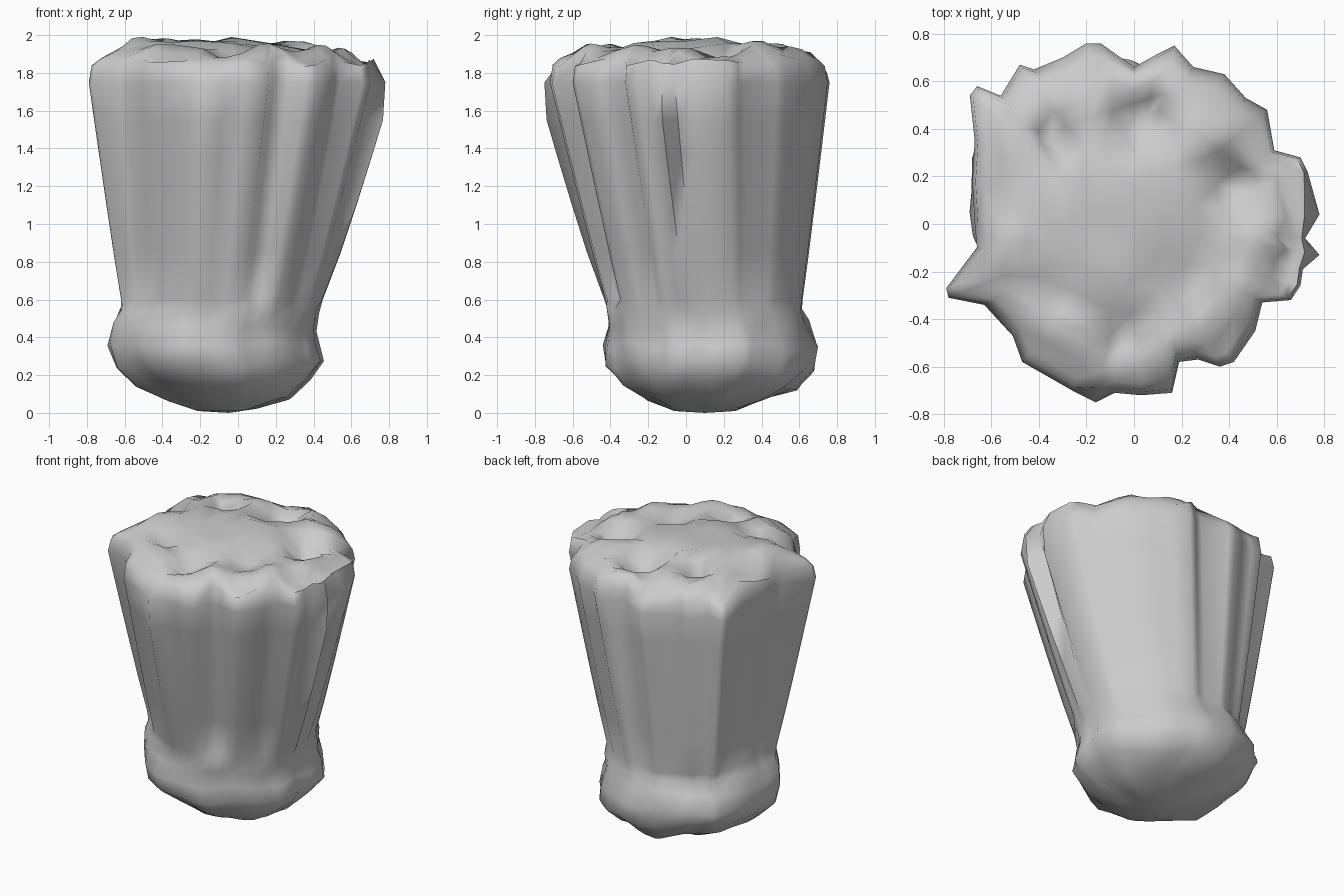
import bpy, bmesh, math
from mathutils import Vector, noise

if "Cube" in bpy.data.objects:
    bpy.data.objects.remove(bpy.data.objects["Cube"])

# Crown outline seen from above, counter-clockwise
OUT = [(.78, .04), (.73, .22), (.70, .28), (.59, .31), (.56, .48), (.47, .53), (.38, .63), (.25, .66),
       (.17, .75), (.09, .71), (0, .66), (-.14, .76), (-.20, .76), (-.30, .70), (-.42, .65), (-.48, .67),
       (-.56, .54), (-.66, .58), (-.69, .54), (-.67, .35), (-.68, .18), (-.67, 0), (-.66, -.1), (-.79, -.27),
       (-.78, -.31), (-.63, -.34), (-.51, -.47), (-.47, -.58), (-.26, -.70), (-.16, -.75), (-.08, -.71),
       (.03, -.72), (.16, -.71), (.19, -.58), (.27, -.57), (.36, -.60), (.42, -.58), (.51, -.45),
       (.54, -.33), (.66, -.32), (.70, -.26), (.71, -.19), (.78, -.13), (.72, -.06)]
LOW = {(.78, .04), (.78, -.13), (-.16, -.75)}   # tips that peak below the rim
N = len(OUT)

# Dimples in the top: x, y, depth, width
DIMPLES = [(-.34, .36, .17, .10), (.03, .45, .18, .12), (.42, .15, .18, .11), (-.6, .15, .10, .1),
           (-.03, -.47, .14, .11), (-.32, -.3, .10, .09), (.25, -.2, .06, .13), (-.12, .63, .05, .08)]


def bump(x, y, z, scale):
    return noise.noise(Vector((x + 3.3, y + 1.7, z + .4)) * scale)


def top_z(x, y):
    z = 1.955 - .05 * x + .02 * y + .05 * bump(x, y, 0, 5.5)
    z -= .10 * max(0, math.hypot(x, y) - .56) / .16
    for dx, dy, d, w in DIMPLES:
        z -= d * math.exp(-((x - dx) ** 2 + (y - dy) ** 2) / (w * w))
    return min(z, 1.995)


def ring_point(p, cx, cy, r, ripple):
    a = math.atan2(p[1], p[0])
    r *= 1 + ripple * (math.hypot(*p) / .70 - 1)
    return cx + r * math.cos(a), cy + r * math.sin(a)


rings = []
# Rounded lumpy base
for z, r, cx, cy in [(.025, .16, -.05, .1), (.075, .32, -.05, .11), (.15, .45, -.09, .12), (.25, .55, -.105, .13),
                     (.36, .56, -.14, .135), (.46, .535, -.13, .12), (.54, .525, -.105, .10)]:
    ring = []
    for p in OUT:
        x, y = ring_point(p, cx, cy, r, .15)
        k = 1 + .07 * bump(x, y, z, 5)
        ring.append((cx + (x - cx) * k, cy + (y - cy) * k, max(.01, z + .05 * bump(y, x, z, 4))))
    rings.append(ring)

# Fluted flaring sides
for z in (.60, .85, 1.1, 1.35, 1.55, 1.75):
    ring = []
    for p in OUT:
        t = (z - .60) / 1.15
        t = min(1, (t * 1.16) ** .9) if p in LOW else t ** .95
        x, y = ring_point(p, -.09, .09, .51, .5)
        ring.append((x + (p[0] - x) * t, y + (p[1] - y) * t, z))
    rings.append(ring)

# Rolled rim and outer dimpled top
for f, z in [(.98, 1.835), (.93, 0), (.84, 0), (.75, 0), (.66, 0)]:
    ring = []
    for p in OUT:
        g = f - (.06 if p in LOW and f > .9 else 0)
        x, y = ring_point(p, 0, 0, .70 * g, min(1, f * f * 1.1))
        zz = z + .06 * bump(x, y, 0, 6) if z else top_z(x, y)
        ring.append((x, y, zz))
    rings.append(ring)

# Skin the rings
bm = bmesh.new()
vs = [[bm.verts.new(c) for c in ring] for ring in rings]
for a, b in zip(vs, vs[1:]):
    for i in range(N):
        j = (i + 1) % N
        bm.faces.new((a[i], a[j], b[j], b[i]))
bottom = bm.verts.new((-.05, .1, 0))
for i in range(N):
    bm.faces.new((bottom, vs[0][(i + 1) % N], vs[0][i]))

# Inner top: each ring halves its vertex count so the centre stays even
prev = vs[-1]
for f in (.54, .40, .24):
    cur = []
    for i in range(0, len(prev) - 1, 2):
        p = (prev[i].co + prev[i + 1].co) / 2
        a = math.atan2(p.y, p.x)
        x, y = .7 * f * math.cos(a), .7 * f * math.sin(a)
        cur.append(bm.verts.new((x, y, top_z(x, y))))
    m, n = len(cur), len(prev)
    for k in range(m):
        bm.faces.new((prev[2 * k], prev[2 * k + 1], cur[k]))
        last = k == m - 1
        q = prev[2 * k + 1:] + [prev[0]] if last else prev[2 * k + 1:2 * k + 3]
        for u, v in zip(q, q[1:-1]):
            bm.faces.new((u, v, cur[k]))
        bm.faces.new((q[-2], q[-1], cur[(k + 1) % m], cur[k]))
    prev = cur
crown = bm.verts.new((0, 0, top_z(0, 0)))
for i in range(len(prev)):
    bm.faces.new((crown, prev[i], prev[(i + 1) % len(prev)]))

bmesh.ops.recalc_face_normals(bm, faces=bm.faces)
me = bpy.data.meshes.new("fluted_body")
bm.to_mesh(me)
bm.free()
ob = bpy.data.objects.new("fluted_body", me)
bpy.context.collection.objects.link(ob)
bpy.context.view_layer.objects.active = ob
ob.select_set(True)
bpy.ops.object.shade_smooth_by_angle(angle=math.radians(80))
